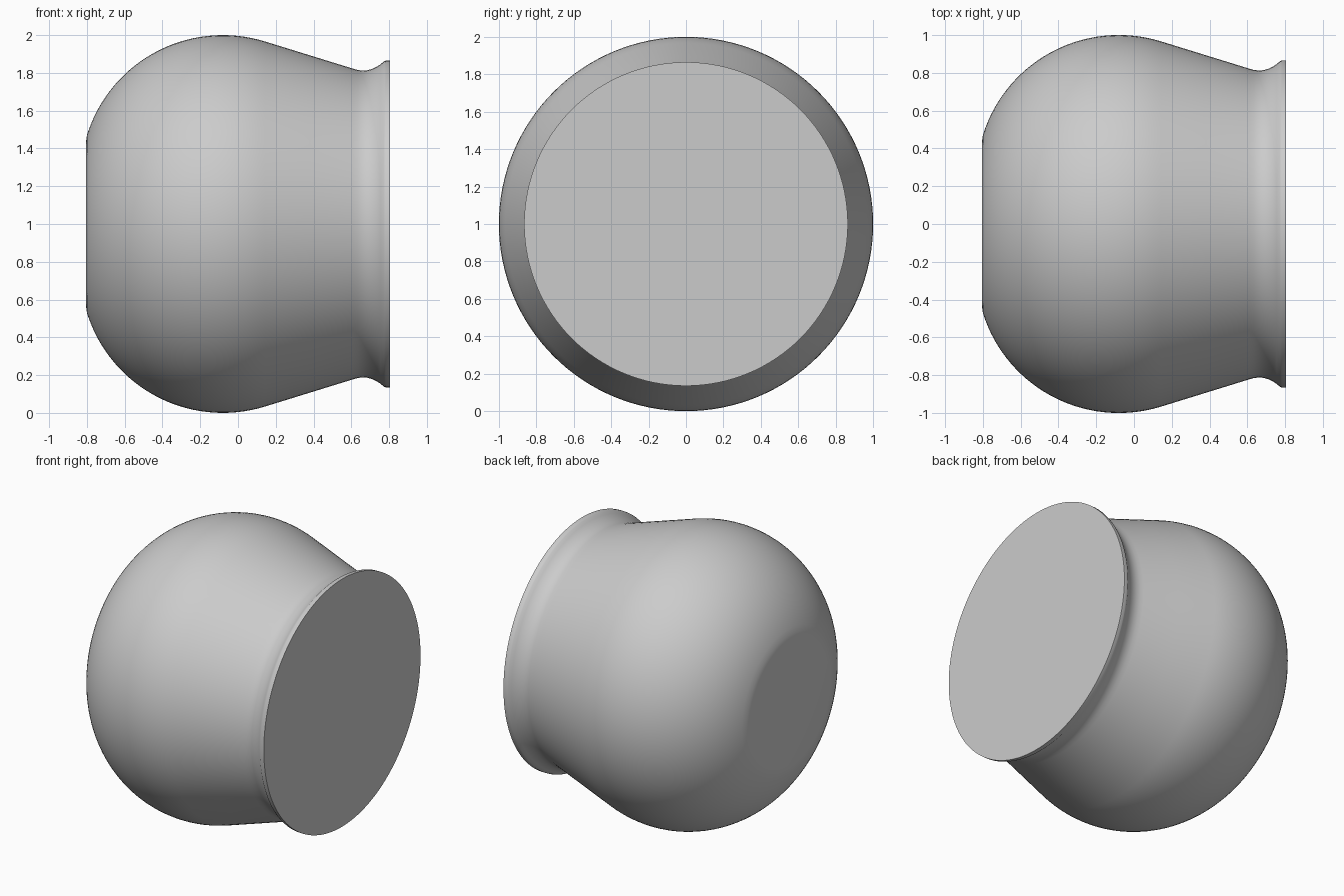
import bpy, bmesh, math
from mathutils import Matrix, Vector

cube = bpy.data.objects.get("Cube")
if cube:
    bpy.data.objects.remove(cube, do_unlink=True)

SEGMENTS = 128

grey = bpy.data.materials.new("plain_grey")
grey.use_nodes = True
colour = (0.6, 0.6, 0.6, 1)
grey.diffuse_color = colour
grey.node_tree.nodes["Principled BSDF"].inputs["Base Color"].default_value = colour

# Profile as (x, radius): flat small end, round bulb, tapered neck, coved rim
centre_x, centre_r, bulb_r = -0.08, 0.246, 0.754
start, end = math.radians(165.5), math.radians(72.8)
profile = [(-0.805, 0)]
for i in range(33):
    a = start + (end - start) * i / 32
    profile.append((max(-0.805, centre_x + bulb_r * math.cos(a)),
                    centre_r + bulb_r * math.sin(a)))
profile += [(0.38, 0.893), (0.61, 0.822), (0.635, 0.815), (0.66, 0.812),
            (0.685, 0.814), (0.71, 0.821), (0.735, 0.833), (0.755, 0.846),
            (0.772, 0.861), (0.782, 0.865), (0.805, 0.865), (0.805, 0)]

# Revolve the profile around the long axis
bm = bmesh.new()
verts = [bm.verts.new((x, 0, r)) for x, r in profile]
edges = [bm.edges.new(pair) for pair in zip(verts, verts[1:])]
bmesh.ops.spin(bm, geom=verts + edges, cent=(0, 0, 0), axis=(1, 0, 0),
               angle=math.tau, steps=SEGMENTS, use_merge=True)
bmesh.ops.remove_doubles(bm, verts=bm.verts, dist=0.0005)
bmesh.ops.recalc_face_normals(bm, faces=bm.faces)
bmesh.ops.transform(bm, matrix=Matrix.Translation(Vector((0, 0, 1))), verts=bm.verts)
mesh = bpy.data.meshes.new("bulb_body")
bm.to_mesh(mesh)
bm.free()
mesh.materials.append(grey)

body = bpy.data.objects.new("bulb_body", mesh)
bpy.context.collection.objects.link(body)

# Smooth sides with crisp flat ends
bpy.ops.object.select_all(action="DESELECT")
body.select_set(True)
bpy.context.view_layer.objects.active = body
bpy.ops.object.shade_smooth_by_angle(angle=math.radians(35))
